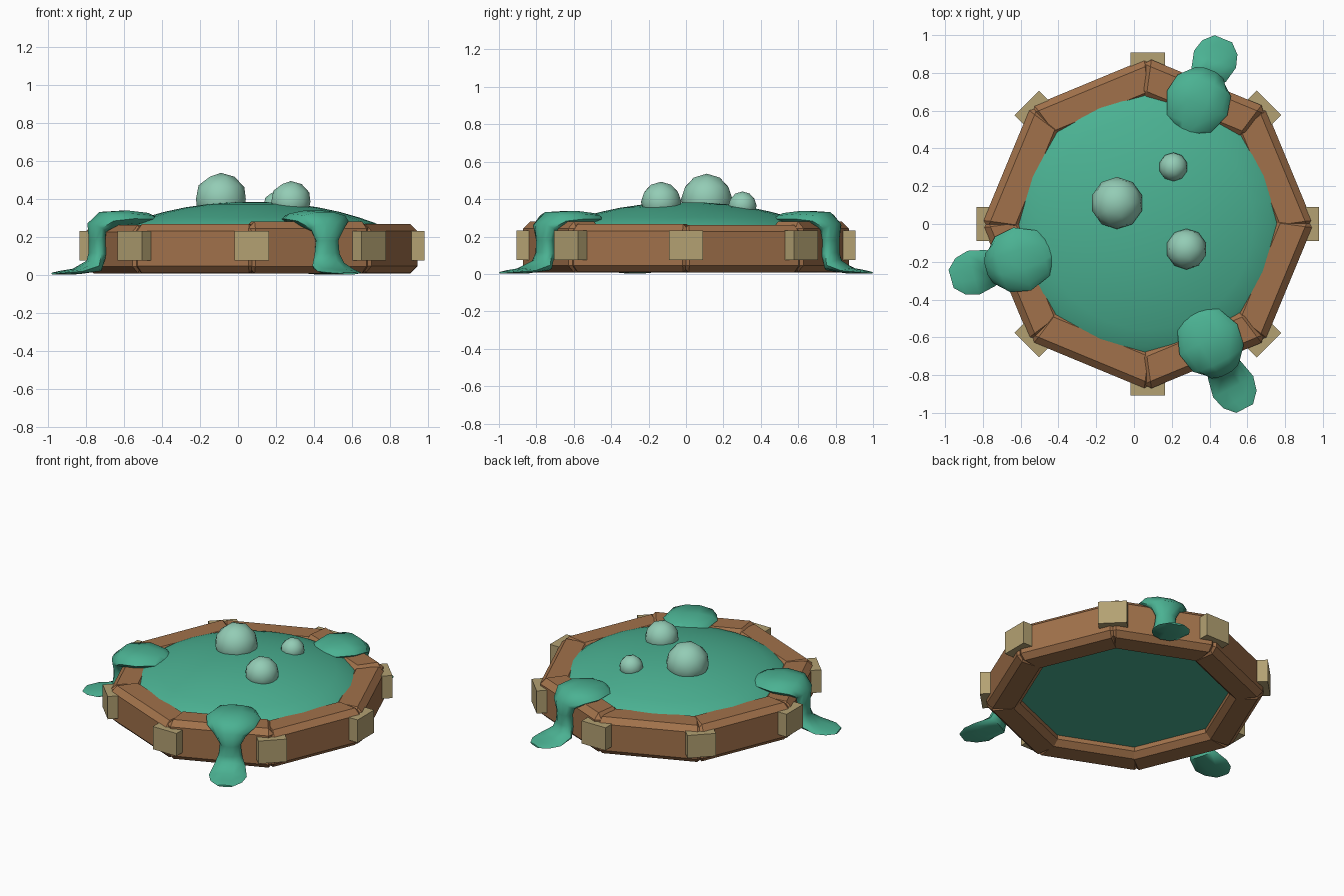
import bpy, bmesh, math
from mathutils import Matrix, Vector

cube = bpy.data.objects.get("Cube")
if cube:
    bpy.data.objects.remove(cube, do_unlink=True)

CENTRE = Vector((0.073, 0, 0))


def material(name, rgb):
    linear = [(c / 255) ** 2.2 for c in rgb] + [1]
    m = bpy.data.materials.new(name)
    m.use_nodes = True
    m.diffuse_color = linear
    m.node_tree.nodes["Principled BSDF"].inputs["Base Color"].default_value = linear
    return m


WOOD = material("brown wood", (160, 113, 76))
SLIME = material("green slime", (76, 176, 145))
BUBBLE = material("pale green bubble", (146, 203, 180))
BRACKET = material("tan bracket", (178, 160, 114))


def finish(name, bm, mat, matrix=None, smooth=None):
    """Turn a bmesh into a named object with one colour."""
    bmesh.ops.recalc_face_normals(bm, faces=bm.faces)
    mesh = bpy.data.meshes.new(name)
    bm.to_mesh(mesh)
    bm.free()
    mesh.materials.append(mat)
    ob = bpy.data.objects.new(name, mesh)
    bpy.context.collection.objects.link(ob)
    if matrix:
        ob.matrix_world = matrix
    if smooth:
        bpy.ops.object.select_all(action="DESELECT")
        ob.select_set(True)
        bpy.context.view_layer.objects.active = ob
        bpy.ops.object.shade_smooth_by_angle(angle=math.radians(smooth))
    return ob


def loft(rings):
    """Skin a list of point rings and cap both ends."""
    bm = bmesh.new()
    loops = [[bm.verts.new(p) for p in ring] for ring in rings]
    n = len(loops[0])
    for a, b in zip(loops, loops[1:]):
        for i in range(n):
            j = (i + 1) % n
            bm.faces.new((a[i], a[j], b[j], b[i]))
    bm.faces.new(loops[0])
    bm.faces.new(loops[-1])
    return bm


def around(degrees):
    """Placement about the pool's centre, local x pointing outward."""
    return Matrix.Translation(CENTRE) @ Matrix.Rotation(math.radians(degrees), 4, "Z")


# Rim: eight chamfered, mitred beams whose ends run into each other
def beam(index):
    angle = 22.5 + 45 * index
    top = 0.28 if index in (1, 6) else 0.262 + 0.004 * (index % 2)
    inner, outer = 0.61, 0.811
    bottom = 0.008 + 0.002 * (index % 2)
    rings = []
    for side in (-1, 1):
        hi, ho = side * 0.3, side * 0.352
        rings.append([(inner, hi, bottom), (outer, ho, bottom),
                      (outer, ho, top), (inner, hi, top)])
    bm = loft(rings)
    bmesh.ops.bevel(bm, geom=bm.edges[:], offset=0.036, segments=1,
                    affect="EDGES", profile=0.5)
    finish(f"rim_beam_{index + 1}", bm, WOOD, around(angle))


# Brackets: a block over each corner of the rim
def bracket(index):
    bm = bmesh.new()
    bmesh.ops.create_cube(bm, size=1)
    bmesh.ops.scale(bm, vec=(0.1, 0.182, 0.157), verts=bm.verts)
    bmesh.ops.translate(bm, vec=(0.857, 0, 0.153), verts=bm.verts)
    finish(f"corner_bracket_{index + 1}", bm, BRACKET, around(45 * index))


for k in range(8):
    beam(k)
    bracket(k)

# Slime pool: shallow dome with a flat underside
SIDES = 32
profile = [(0.67, 0.075), (0.675, 0.2), (0.685, 0.248)]
for r in (0.65, 0.56, 0.46, 0.35, 0.23, 0.11, 0.03):
    profile.append((r, 0.383 - 0.12 * (r / 0.672) ** 2.2))
pool = loft([[(r * math.cos(math.tau * i / SIDES),
               r * math.sin(math.tau * i / SIDES), z) for i in range(SIDES)]
             for r, z in profile])
finish("slime_pool", pool, SLIME, around(0), 40)

# Drips: rounded lobe over the rim, thin stem, flat splayed foot
# Each row: distance out, height, half width, half thickness, section tilt
DRIP = [(0.528, 0.29, 0.06, 0.015, 0), (0.575, 0.293, 0.125, 0.034, 0),
        (0.69, 0.295, 0.173, 0.045, 0), (0.795, 0.283, 0.152, 0.055, 25),
        (0.842, 0.245, 0.1, 0.052, 60), (0.838, 0.18, 0.066, 0.045, 90),
        (0.838, 0.11, 0.074, 0.046, 85), (0.857, 0.047, 0.098, 0.044, 50),
        (0.95, 0.018, 0.12, 0.016, 10), (1.02, 0.012, 0.1, 0.011, 0),
        (1.07, 0.007, 0.05, 0.006, 0)]


def drip(name, angle, reach):
    rings = []
    for u, z, w, t, tilt in DRIP:
        a = math.radians(tilt)
        ring = []
        for i in range(10):
            s = math.tau * i / 10
            off = t * math.sin(s)
            ring.append((u + reach * max(0, u - 0.7) + off * math.sin(a),
                         w * math.cos(s), max(0, z + off * math.cos(a))))
        rings.append(ring)
    finish(name, loft(rings), SLIME, around(angle), 60)


drip("back_drip", 67.8, -0.03)
drip("right_drip", 195.6, 0.03)
drip("front_drip", -62.3, 0.09)

# Bubbles resting in the slime
for name, place, radius in (("large_bubble", (-0.09, 0.111, 0.398), 0.138),
                            ("medium_bubble", (0.278, -0.133, 0.385), 0.108),
                            ("small_bubble", (0.208, 0.302, 0.365), 0.076)):
    bm = bmesh.new()
    bmesh.ops.create_icosphere(bm, subdivisions=2, radius=radius)
    finish(name, bm, BUBBLE, Matrix.Translation(place), 60)
